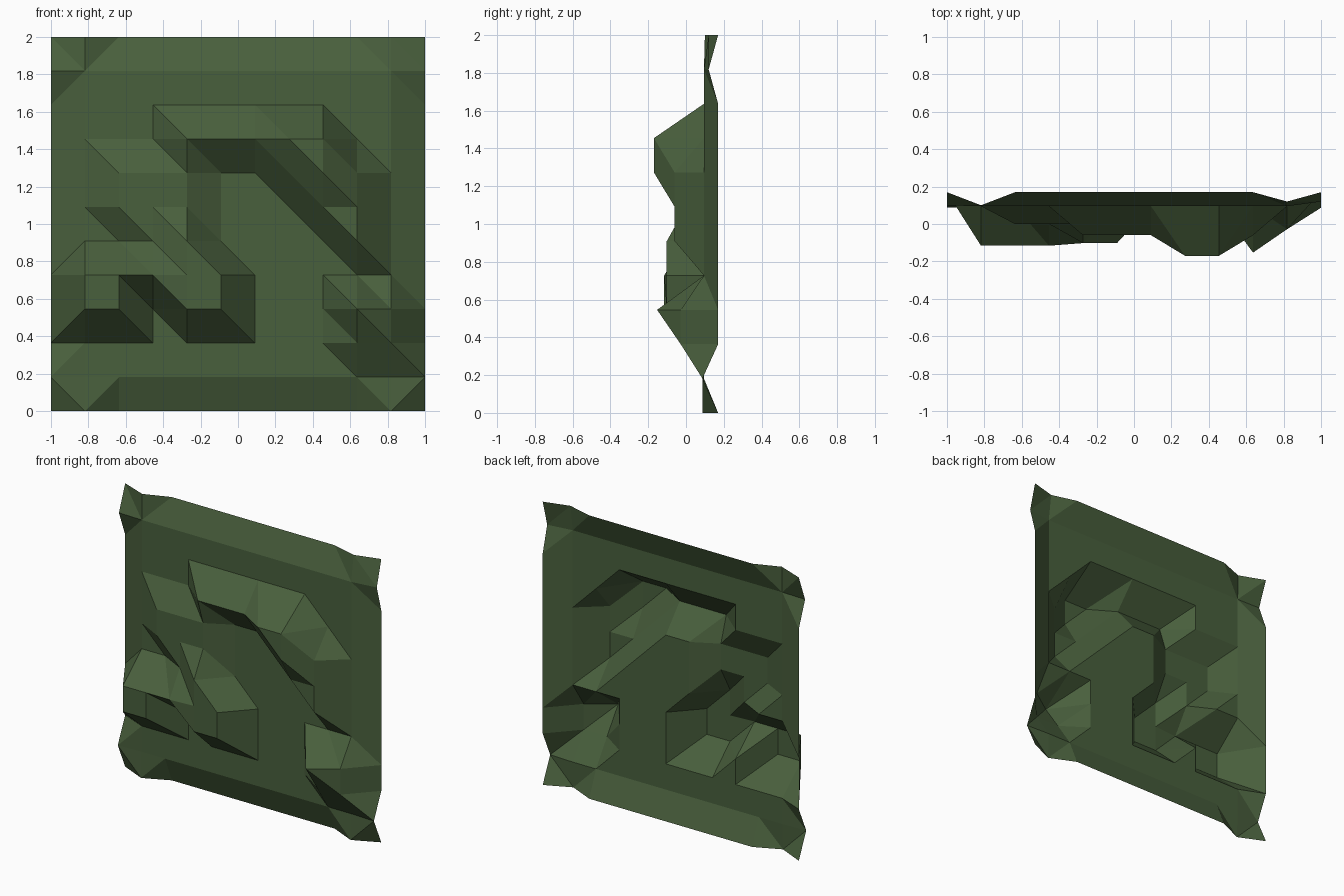
import bpy, bmesh

if "Cube" in bpy.data.objects:
    bpy.data.objects.remove(bpy.data.objects["Cube"])

# Depth (y) of each relief level, from the rim at the back to the highest ledge in front
LEVEL = {"e": 0.17, "t": 0.12, "n": 0.10, "o": 0.095, "m": 0.087, "c": 0.0,
         "g": -0.028, "a": -0.06, "f": -0.102, "d": -0.116, "h": -0.153, "B": -0.17}

# Relief map of the panel, top row first, left to right as seen from the front
RELIEF = ["eneeeeeeeete",
          "noooooooooot",
          "eooooooooooe",
          "eoooaaaBBooe",
          "eocccooaBaoe",
          "eocccoooaaoe",
          "eoocfooooaoe",
          "edddffoooooe",
          "eddoffooohge",
          "eoooooooogge",
          "moooooooooom",
          "emeeeeeeeeme"]
N = len(RELIEF) - 1

moss = bpy.data.materials.new("moss green")
moss.diffuse_color = (0.066, 0.115, 0.046, 1)
moss.use_nodes = True
moss.node_tree.nodes["Principled BSDF"].inputs["Base Color"].default_value = moss.diffuse_color

# Open sheet of low-poly vertices
bm = bmesh.new()
grid = [[bm.verts.new((-1 + 2 * c / N, LEVEL[ch], 2 - 2 * r / N))
         for c, ch in enumerate(row)] for r, row in enumerate(RELIEF)]


def rising(r, c):
    """Cells split from lower left to upper right; all others fall to the right."""
    return (c == 0 and 0 < r < N - 1) or (c == 1 and r in (0, N - 1)) or (c == N - 1 and r == N - 1)


# Two flat triangles per cell, facing the front
for r in range(N):
    for c in range(N):
        tl, tr = grid[r][c], grid[r][c + 1]
        bl, br = grid[r + 1][c], grid[r + 1][c + 1]
        if rising(r, c):
            tris = ((tl, bl, tr), (tr, bl, br))
        else:
            tris = ((tl, bl, br), (tl, br, tr))
        for t in tris:
            bm.faces.new(t)

mesh = bpy.data.meshes.new("relief_panel")
bm.to_mesh(mesh)
bm.free()
mesh.materials.append(moss)
panel = bpy.data.objects.new("relief_panel", mesh)
bpy.context.collection.objects.link(panel)
